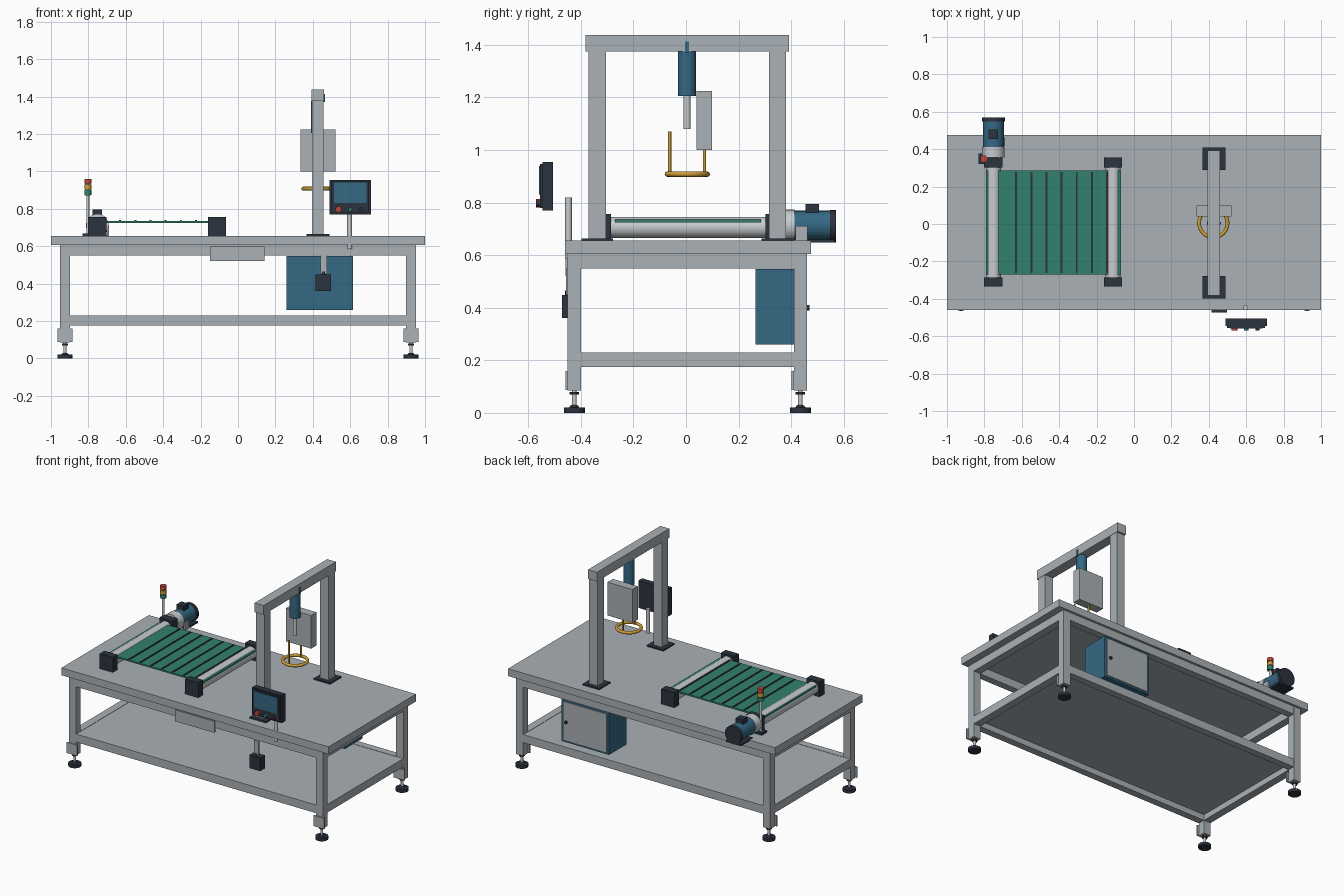
import bpy, bmesh, math
from mathutils import Matrix, Vector

if "Cube" in bpy.data.objects:
    bpy.data.objects.remove(bpy.data.objects["Cube"])


def mat(name, r, g, b):
    m = bpy.data.materials.new(name)
    m.diffuse_color = (r, g, b, 1)
    m.use_nodes = True
    m.node_tree.nodes["Principled BSDF"].inputs["Base Color"].default_value = m.diffuse_color
    return m


GREY = mat("painted grey", 0.40, 0.44, 0.465)
STEEL = mat("bright steel", 0.57, 0.60, 0.62)
BLUE = mat("machine blue", 0.035, 0.14, 0.23)
DARK = mat("charcoal", 0.025, 0.033, 0.05)
GREEN = mat("belt green", 0.032, 0.22, 0.155)
GOLD = mat("amber", 0.62, 0.34, 0.04)
RED = mat("signal red", 0.55, 0.06, 0.045)


def finish(name, bm, m, smooth=False):
    me = bpy.data.meshes.new(name)
    bm.to_mesh(me)
    bm.free()
    me.materials.append(m)
    ob = bpy.data.objects.new(name, me)
    bpy.context.collection.objects.link(ob)
    if smooth:
        bpy.ops.object.select_all(action='DESELECT')
        ob.select_set(True)
        bpy.context.view_layer.objects.active = ob
        bpy.ops.object.shade_smooth_by_angle(angle=math.radians(40))
    return ob


def box(name, m, x, y, z):
    """Box from (min, max) pairs."""
    bm = bmesh.new()
    size = Vector((x[1] - x[0], y[1] - y[0], z[1] - z[0]))
    mid = Vector((x[0] + x[1], y[0] + y[1], z[0] + z[1])) / 2
    bmesh.ops.create_cube(bm, size=1, matrix=Matrix.Translation(mid) @ Matrix.Diagonal((*size, 1)))
    return finish(name, bm, m)


def rod(name, m, a, b, r, n=32, r2=None):
    """Cylinder or cone from point a to point b."""
    a, b = Vector(a), Vector(b)
    d = b - a
    bm = bmesh.new()
    rot = d.to_track_quat('Z', 'Y').to_matrix().to_4x4()
    bmesh.ops.create_cone(bm, cap_ends=True, segments=n, radius1=r, radius2=r if r2 is None else r2,
                          depth=d.length, matrix=Matrix.Translation((a + b) / 2) @ rot)
    return finish(name, bm, m, n > 8)


# Table top and lower shelf
box("table_top", GREY, (-1, 1), (-0.46, 0.475), (0.605, 0.655))
box("lower_shelf", GREY, (-0.93, 0.93), (-0.43, 0.44), (0.215, 0.228))

# Legs, mounting plates and levelling feet
for sx, side in ((-1, "left"), (1, "right")):
    for yc, end in ((-0.425, "front"), (0.435, "back")):
        xc, tag = sx * 0.925, f"{end}_{side}"
        box("leg_" + tag, GREY, (xc - 0.027, xc + 0.027), (yc - 0.025, yc + 0.025), (0.085, 0.605))
        box("foot_plate_" + tag, GREY, (xc - 0.04, xc + 0.04), (yc - 0.033, yc - 0.025), (0.088, 0.16))
        rod("foot_pad_" + tag, DARK, (xc, yc, 0), (xc, yc, 0.02), 0.04)
        rod("foot_collar_" + tag, DARK, (xc, yc, 0.02), (xc, yc, 0.03), 0.02, r2=0.012)
        rod("foot_stem_" + tag, STEEL, (xc, yc, 0.02), (xc, yc, 0.09), 0.009, 16)
        rod("foot_nut_" + tag, DARK, (xc, yc, 0.07), (xc, yc, 0.08), 0.018, 6)

# Upper and lower frame rails
for level, z in (("lower", (0.175, 0.23)), ("upper", (0.55, 0.605))):
    for yc, end in ((-0.425, "front"), (0.435, "back")):
        box(f"{level}_rail_{end}", GREY, (-0.90, 0.90), (yc - 0.024, yc + 0.024), z)
    for sx, side in ((-1, "left"), (1, "right")):
        xc = sx * 0.925
        box(f"{level}_rail_{side}", GREY, (xc - 0.026, xc + 0.026), (-0.40, 0.41), z)

# Front cover panel
box("front_panel", GREY, (-0.15, 0.143), (-0.458, -0.445), (0.52, 0.597))

# Control cabinet with rear door
box("cabinet", BLUE, (0.26, 0.615), (0.265, 0.452), (0.26, 0.547))
box("cabinet_door", GREY, (0.275, 0.60), (0.452, 0.459), (0.272, 0.535))
rod("door_knob", DARK, (0.575, 0.459, 0.40), (0.575, 0.47, 0.40), 0.01, 16)

# Hanging switch box
box("switch_bracket", GREY, (0.44, 0.475), (-0.457, -0.446), (0.45, 0.55))
box("switch_box", DARK, (0.415, 0.497), (-0.472, -0.42), (0.36, 0.448))
rod("switch_gland", DARK, (0.457, -0.446, 0.448), (0.457, -0.446, 0.465), 0.014, 16)

# Operator panel on its post
rod("panel_post", STEEL, (0.597, -0.447, 0.585), (0.597, -0.447, 0.82), 0.013)
box("panel_body", DARK, (0.488, 0.71), (-0.545, -0.505), (0.77, 0.955))
box("panel_bezel", DARK, (0.498, 0.70), (-0.555, -0.545), (0.78, 0.947))
box("panel_screen", BLUE, (0.512, 0.688), (-0.559, -0.555), (0.83, 0.94))
for name, xc, m in (("stop_button", 0.537, RED), ("start_button", 0.60, GREEN), ("mode_button", 0.66, DARK)):
    r = 0.016 if m is RED else 0.011
    rod(name, m, (xc, -0.555, 0.797), (xc, -0.57, 0.797), r, 20)

# Gantry
for yc, end in ((-0.338, "front"), (0.348, "back")):
    box("gantry_post_" + end, GREY, (0.395, 0.458), (yc - 0.033, yc + 0.033), (0.655, 1.376))
    box("gantry_base_" + end, DARK, (0.365, 0.488), (yc - 0.06, yc + 0.06), (0.655, 0.664))
box("gantry_beam", GREY, (0.393, 0.46), (-0.383, 0.392), (1.375, 1.438))

# Press cylinder under the beam
rod("cylinder_body", BLUE, (0.424, 0.004, 1.205), (0.424, 0.004, 1.376), 0.034)
rod("cylinder_rod", STEEL, (0.424, 0.004, 1.08), (0.424, 0.004, 1.205), 0.013)
box("cylinder_mount", BLUE, (0.43, 0.464), (-0.003, 0.011), (1.37, 1.413))

# Sensor head and ring guard
box("sensor_head", GREY, (0.333, 0.52), (0.04, 0.098), (1.0, 1.225))
bpy.ops.mesh.primitive_torus_add(major_radius=0.076, minor_radius=0.01, major_segments=48,
                                 minor_segments=12, location=(0.424, 0.005, 0.908))
ring = bpy.context.object
ring.name = "ring_guard"
ring.data.materials.append(GOLD)
bpy.ops.object.shade_smooth_by_angle(angle=math.radians(40))
rod("ring_rod_front", GOLD, (0.424, -0.062, 0.905), (0.424, -0.062, 1.07), 0.006, 16)
rod("ring_rod_back", GOLD, (0.424, 0.07, 0.905), (0.424, 0.07, 1.0), 0.006, 16)

# Conveyor
box("belt", GREEN, (-0.79, -0.07), (-0.27, 0.285), (0.725, 0.735))
for i in range(7):
    xc = -0.63 + i * 0.081
    box(f"belt_slat_{i + 1}", DARK, (xc - 0.005, xc + 0.005), (-0.262, 0.277), (0.734, 0.739))
for xc, side in ((-0.752, "left"), (-0.112, "right")):
    rod("roller_" + side, STEEL, (xc, -0.29, 0.706), (xc, 0.31, 0.706), 0.04)
    for y, end in (((-0.335, -0.285), "front"), ((0.303, 0.355), "back")):
        box(f"bearing_{end}_{side}", DARK, (xc - 0.049, xc + 0.049), y, (0.655, 0.757))

# Drive motor
mx, mz = -0.752, 0.713
rod("gearbox", STEEL, (mx, 0.355, mz), (mx, 0.412, mz), 0.06)
rod("motor_body", BLUE, (mx, 0.41, mz), (mx, 0.55, mz), 0.056)
rod("fan_cover", DARK, (mx, 0.548, mz - 0.003), (mx, 0.57, mz - 0.003), 0.061)
box("terminal_box", DARK, (mx - 0.026, mx + 0.026), (0.455, 0.505), (0.76, 0.795))
box("motor_base", DARK, (mx - 0.055, mx + 0.055), (0.44, 0.565), (0.648, 0.66))
box("motor_bracket", GREY, (-0.70, -0.69), (0.417, 0.463), (0.655, 0.71))

# Signal tower
sx, sy = -0.803, 0.348
box("tower_base", DARK, (sx - 0.028, sx + 0.028), (sy - 0.028, sy + 0.028), (0.655, 0.668))
rod("tower_pole", STEEL, (sx, sy, 0.66), (sx, sy, 0.875), 0.008, 16)
rod("tower_core", DARK, (sx, sy, 0.872), (sx, sy, 0.955), 0.015, 20)
for name, m, z in (("green_lamp", GREEN, 0.874), ("amber_lamp", GOLD, 0.904), ("red_lamp", RED, 0.934)):
    rod(name, m, (sx, sy, z), (sx, sy, z + 0.025), 0.019, 24)
